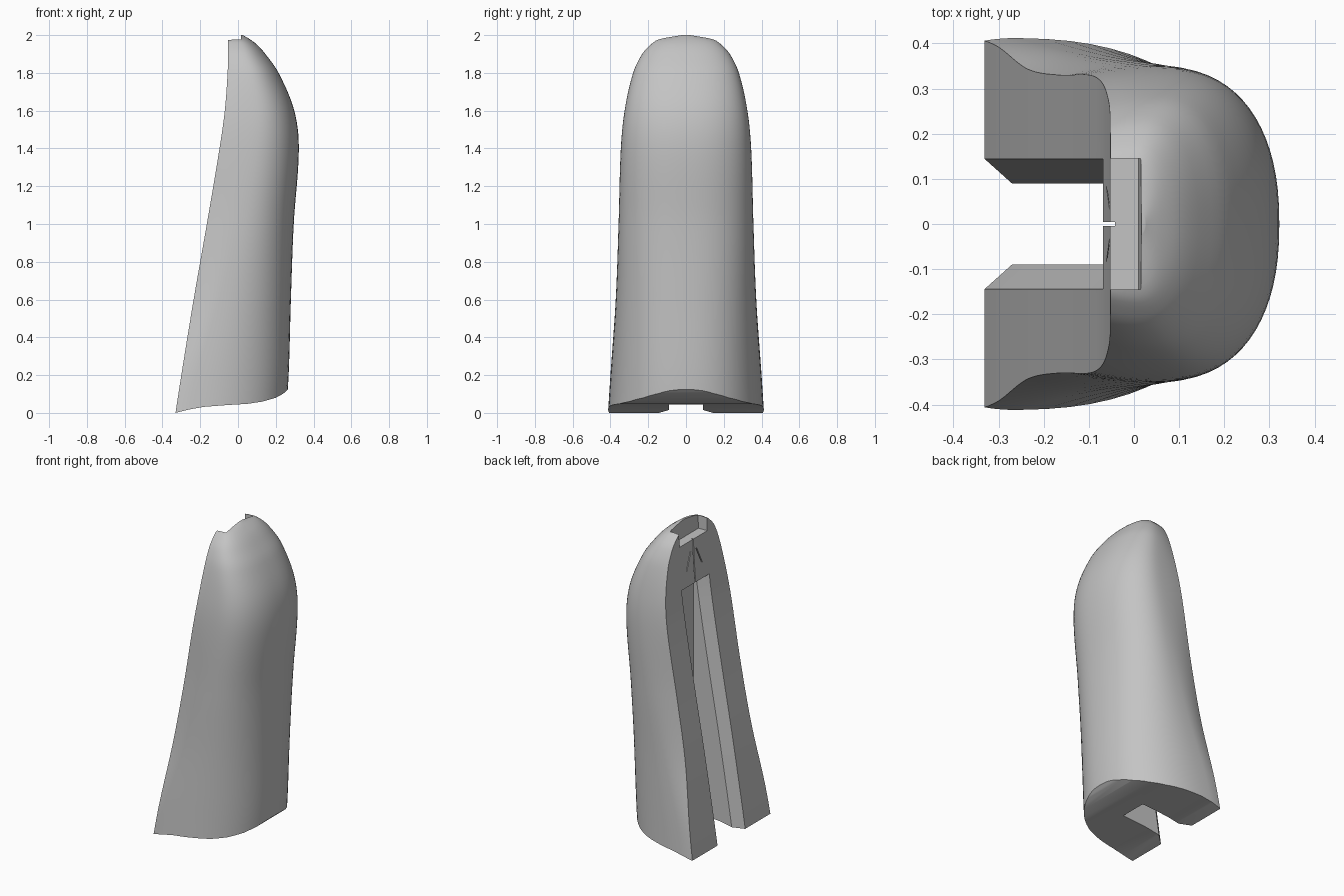
import bpy, bmesh, math
from mathutils import Vector

cube = bpy.data.objects.get("Cube")
if cube:
    bpy.data.objects.remove(cube, do_unlink=True)

# Stations: height, face x, face half width, widest x, widest half width, back x
STATIONS = [
    (-.06, -.34, .41, -.27, .417, .25),
    (.2, -.30, .392, -.22, .4, .268),
    (.6, -.235, .343, -.1, .372, .28),
    (1, -.165, .33, 0, .357, .295),
    (1.4, -.098, .33, .07, .345, .322),
    (1.6, -.07, .312, .08, .325, .298),
    (1.8, -.055, .265, .05, .28, .215),
    (1.9, -.053, .22, .02, .232, .145),
    (1.95, -.052, .177, .01, .186, .1),
    (1.98, -.05, .13, 0, .137, .06),
    (2, -.03, .02, -.01, .03, .025),
]


def slope(i, k):
    a, b = STATIONS[max(i - 1, 0)], STATIONS[min(i + 1, len(STATIONS) - 1)]
    return (b[k] - a[k]) / (b[0] - a[0])


def station(z):
    """Smooth interpolation of the station table at height z."""
    i = 0
    while i < len(STATIONS) - 2 and z > STATIONS[i + 1][0]:
        i += 1
    a, b = STATIONS[i], STATIONS[i + 1]
    h = b[0] - a[0]
    t = (z - a[0]) / h
    s = t * t * (3 - 2 * t)
    return [a[k] + (b[k] - a[k]) * s
            + h * t * (1 - t) * ((1 - t) * slope(i, k) - t * slope(i + 1, k))
            for k in range(1, 6)]


def section(z, steps=18, power=2.3):
    """Closed D-shaped outline at height z."""
    xf, yf, xw, ym, xb = station(z)
    half = []
    for i in range(steps + 1):
        a = math.pi / 2 * i / steps
        half.append((xw + (xb - xw) * max(math.cos(a), 0) ** (2 / power),
                     ym * math.sin(a) ** (2 / power)))
    for i in range(1, 7):
        t = i / 6
        half.append((xw + (xf - xw) * t, ym - (ym - yf) * t * t))
    mirrored = [(x, -y) for x, y in reversed(half[1:])]
    return [Vector((x, y, z)) for x, y in half + mirrored]


def loft(name, rings):
    bm = bmesh.new()
    rows = [[bm.verts.new(p) for p in ring] for ring in rings]
    n = len(rows[0])
    for low, high in zip(rows, rows[1:]):
        for i in range(n):
            j = (i + 1) % n
            bm.faces.new((low[i], low[j], high[j], high[i]))
    bm.faces.new(rows[0][::-1])
    bm.faces.new(rows[-1])
    bmesh.ops.recalc_face_normals(bm, faces=bm.faces)
    mesh = bpy.data.meshes.new(name)
    bm.to_mesh(mesh)
    bm.free()
    obj = bpy.data.objects.new(name, mesh)
    bpy.context.collection.objects.link(obj)
    return obj


def prism_y(name, profile, width):
    """Extrude an x-z profile symmetrically along y."""
    return loft(name, [[Vector((x, y, z)) for x, z in profile]
                       for y in (-width, width)])


def cut(body, cutter):
    cutter.hide_render = True
    mod = body.modifiers.new("cut", "BOOLEAN")
    mod.operation = "DIFFERENCE"
    mod.solver = "EXACT"
    mod.object = cutter
    bpy.context.view_layer.objects.active = body
    bpy.ops.object.modifier_apply(modifier=mod.name)
    bpy.data.objects.remove(cutter, do_unlink=True)


# Main shell, with rings closer together towards the crown
RINGS = 56
heights = [-.06 + 2.06 * math.sin(math.pi / 2 * i / RINGS) for i in range(RINGS + 1)]
shell = loft("grip_shell", [section(z) for z in heights])

# Curved underside
under = [(-.5, -.03), (-.33, 0), (-.26, .018), (-.18, .032), (-.05, .042), (.05, .048),
         (.13, .06), (.2, .08), (.24, .102), (.27, .13), (.4, .25), (.4, -.3), (-.5, -.3)]
cut(shell, prism_y("underside_cutter", under, 1))

# Long slot with bevelled lips that follow the face
slot_rings = []
for i in range(25):
    z = -.05 + 1.66 * i / 24
    xf = station(z)[0]
    side = [(xf - .06, .2), (xf + .058, .09), (.008, .09)]
    ring = side + [(x, -y) for x, y in reversed(side)]
    slot_rings.append([Vector((x, y, z)) for x, y in ring])
cut(shell, loft("slot_cutter", slot_rings))

# Notch in the crown
notch = [(-.3, 1.89), (.01, 1.89), (.022, 2.1), (-.3, 2.1)]
cut(shell, prism_y("notch_cutter", notch, .145))

# Fine centre groove and the two slanted grooves beside it
def groove(y0, z0, y1, z1, w=.004):
    ends = [(y0 - w, z0), (y0 + w, z0), (y1 + w, z1), (y1 - w, z1)]
    cut(shell, loft("groove_cutter", [[Vector((x, y, z)) for y, z in ends]
                                      for x in (-.2, -.042)]))

groove(0, 1.58, 0, 1.92)
for s in (-1, 1):
    groove(s * .08, 1.71, s * .03, 1.82)

# Flat colour and shading
grey = bpy.data.materials.new("plain_grey")
grey.use_nodes = True
colour = (.55, .55, .55, 1)
grey.diffuse_color = colour
grey.node_tree.nodes["Principled BSDF"].inputs["Base Color"].default_value = colour
shell.data.materials.clear()
shell.data.materials.append(grey)

bpy.ops.object.select_all(action="DESELECT")
shell.select_set(True)
bpy.context.view_layer.objects.active = shell
bpy.ops.object.shade_smooth_by_angle(angle=math.radians(32))
